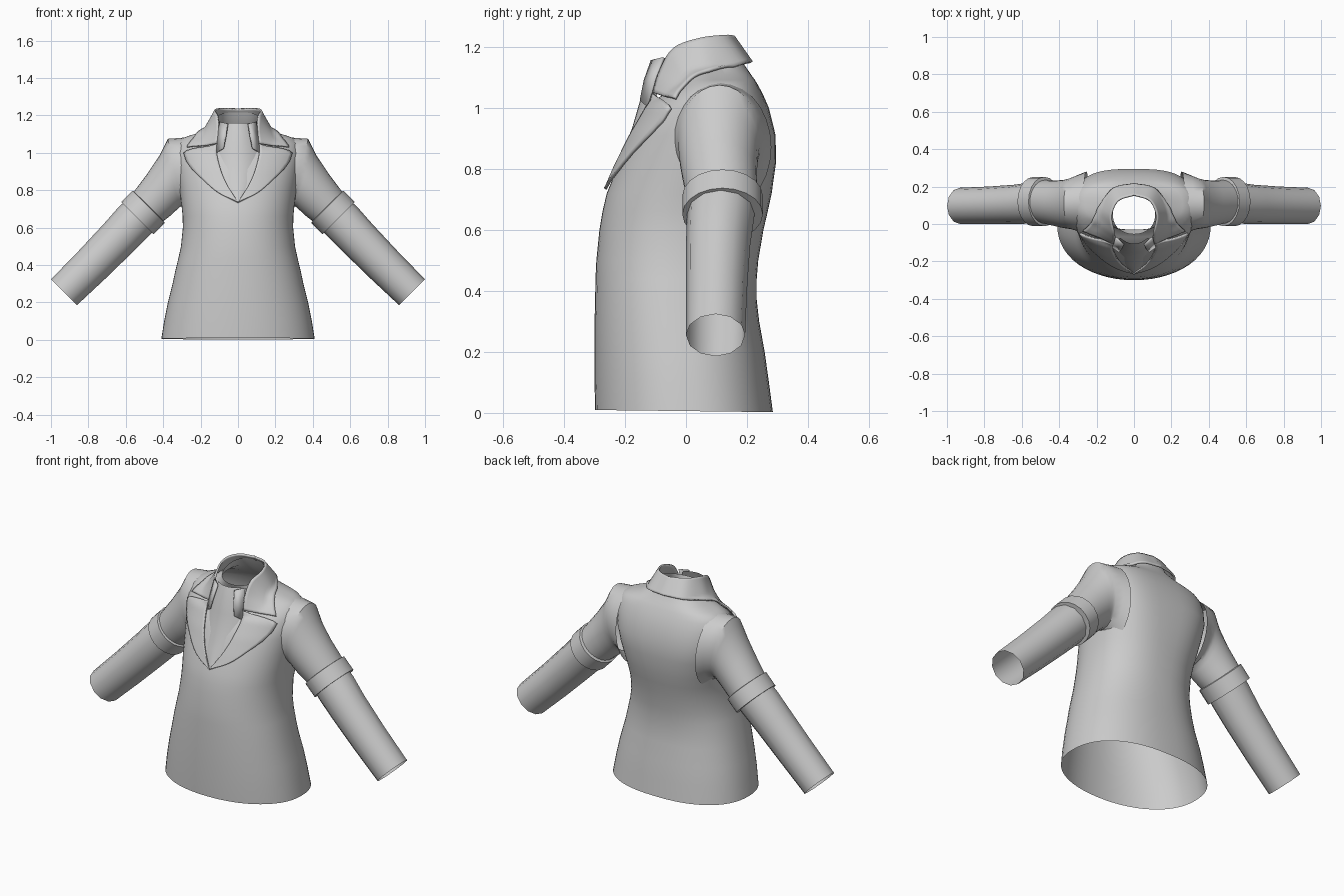
import bpy, bmesh, math
from mathutils import Vector
from mathutils.bvhtree import BVHTree

if "Cube" in bpy.data.objects:
    bpy.data.objects.remove(bpy.data.objects["Cube"])


def make_object(name, grid, closed, mirror=False, thickness=0.0):
    """Skin a grid of points (rows joined in order, optionally closed around)."""
    bm = bmesh.new()
    rows = [[bm.verts.new(p) for p in row] for row in grid]
    n = len(rows[0])
    for a, b in zip(rows, rows[1:]):
        for i in range(n if closed else n - 1):
            j = (i + 1) % n
            bm.faces.new((a[i], a[j], b[j], b[i]))
    bmesh.ops.recalc_face_normals(bm, faces=bm.faces)
    mesh = bpy.data.meshes.new(name)
    bm.to_mesh(mesh)
    bm.free()
    ob = bpy.data.objects.new(name, mesh)
    bpy.context.collection.objects.link(ob)
    if mirror:
        ob.modifiers.new("mirror", 'MIRROR').use_clip = True
    if thickness:
        mod = ob.modifiers.new("thickness", 'SOLIDIFY')
        mod.thickness = thickness
        mod.offset = 0
    return ob


def spow(v, e):
    return math.copysign(abs(v) ** e, v)


def torso_ring(z, hw, yf, yb, tilt=0.0, n=56):
    yc, ry, pts = (yf + yb) / 2, (yb - yf) / 2, []
    chest = max(0.0, 1 - abs(z - .9) / .35)
    for i in range(n):
        t = 2 * math.pi * i / n
        e = 0.85 - 0.2 * chest if math.sin(t) > 0 else 0.94   # broader back
        y = ry * spow(math.sin(t), e)
        pts.append(Vector((hw * spow(math.cos(t), e), yc + y, z + tilt * y)))
    return pts


def sleeve_ring(top, bottom, yc, ry, n):
    t, b = Vector((top[0], yc, top[1])), Vector((bottom[0], yc, bottom[1]))
    mid, half = (t + b) / 2, (t - b) / 2
    return [mid + half * math.cos(a) + Vector((0, ry * math.sin(a), 0))
            for a in (2 * math.pi * i / n for i in range(n))]


def axis_ring(cx, cz, r, yc, ry, n):
    d = r * math.sqrt(0.5)
    return sleeve_ring((cx + d, cz + d), (cx - d, cz - d), yc, ry, n)


def smooth_path(pts, sub=5):
    """Catmull-Rom through the points."""
    p = [Vector(q) for q in pts]
    p = [p[0] * 2 - p[1]] + p + [p[-1] * 2 - p[-2]]
    out = []
    for i in range(1, len(p) - 2):
        for k in range(sub):
            t = k / sub
            out.append(0.5 * (2 * p[i] + (p[i + 1] - p[i - 1]) * t
                       + (2 * p[i - 1] - 5 * p[i] + 4 * p[i + 1] - p[i + 2]) * t * t
                       + (3 * p[i] - p[i - 1] - 3 * p[i + 1] + p[i + 2]) * t ** 3))
    return out + [p[-2]]


# jacket body, open at hem and neck: z, half width, front y, back y, tilt
body = [(.006, .41, -.298, .285, -.012), (.1, .395, -.30, .272), (.2, .375, -.30, .258),
        (.3, .35, -.30, .24), (.37, .335, -.298, .232), (.44, .318, -.297, .232),
        (.5, .305, -.294, .237), (.6, .295, -.284, .254), (.66, .296, -.274, .268),
        (.72, .302, -.26, .281), (.82, .315, -.22, .295), (.91, .328, -.18, .294),
        (1.0, .335, -.13, .272), (1.05, .325, -.07, .25), (1.077, .30, -.035, .235),
        (1.092, .26, -.03, .226), (1.11, .20, -.035, .213), (1.15, .125, -.05, .178, .1),
        (1.185, .113, -.055, .155, .3)]
torso = make_object("jacket_body", [torso_ring(*r) for r in body], True)
tree = BVHTree.FromPolygons([v.co for v in torso.data.vertices],
                            [list(p.vertices) for p in torso.data.polygons])


def rest_on_body(p, gap=0.009):
    """Lift a point out of the jacket surface if it is buried."""
    if p.z > 1.13:
        return p
    loc, nor, _, dist = tree.find_nearest(p)
    if nor.dot(loc - Vector((0, .08, .8))) < 0:
        nor = -nor
    if dist < 0.06 and (p - loc).dot(nor) < gap:
        q = loc + nor * gap
        if p.x < 1e-4:
            q.x = 0
        return q
    return p


def strip(name, inner, outer, cols=10):
    """Cloth strip between two edge curves, laid on the body and mirrored."""
    grid = [[rest_on_body(a.lerp(b, c / cols)) for c in range(cols + 1)]
            for a, b in zip(smooth_path(inner), smooth_path(outer))]
    return make_object(name, grid, False, True, 0.01)


# collar that stands at the neck and falls outwards
strip("collar",
      [(0, .155, 1.235), (.085, .125, 1.237), (.122, .045, 1.228),
       (.108, -.04, 1.195), (.102, -.085, 1.12), (.11, -.107, 1.05)],
      [(0, .215, 1.15), (.11, .19, 1.145), (.178, .10, 1.118),
       (.205, .045, 1.09), (.235, .005, 1.06), (.268, -.03, 1.025)])

# lapels running down to the closing point of the jacket
strip("lapel",
      [(.11, -.108, 1.047), (.113, -.125, 1.0), (.095, -.165, .92),
       (.06, -.215, .83), (0, -.264, .735)],
      [(.28, -.04, .995), (.255, -.08, .935), (.19, -.155, .86),
       (.105, -.222, .785), (0, -.266, .735)])

# shirt front filling the neckline: z, half width, centre y, edge y
front = [(.735, .004, -.262, -.262), (.83, .075, -.222, -.20), (.93, .108, -.178, -.14),
         (1.02, .118, -.152, -.10), (1.10, .095, -.13, -.085), (1.16, .072, -.105, -.075)]
make_object("shirt_front",
            [[(w * s, yc + (ye - yc) * s * s, z) for s in (k / 5 for k in range(-5, 6))]
             for z, w, yc, ye in front], False)

# pointed shirt collar flaps
make_object("shirt_collar_flap",
            [[(.055, -.112, 1.155), (.098, -.072, 1.165)],
             [(.065, -.135, 1.09), (.105, -.10, 1.09)],
             [(.078, -.148, 1.025), (.115, -.122, 1.00)]], False, True, 0.01)

# upper sleeves flowing out of the body, with a crisp shoulder point
upper = [((.27, 1.083), (.24, .66), .115, .165), ((.32, 1.079), (.272, .70), .112, .152),
         ((.375, 1.075), (.298, .715), .11, .137),
         ((.395, 1.035), (.312, .71), .108, .133), ((.42, .985), (.328, .695), .107, .129),
         ((.48, .895), (.36, .665), .11, .122), ((.57, .775), (.405, .63), .12, .115)]
make_object("upper_sleeve", [sleeve_ring(*r, 28) for r in upper], True, True)

# raised band around each elbow
band = [(.474, .716, .095, .105), (.478, .712, .122, .132),
        (.537, .651, .122, .132), (.537, .651, .098, .09)]
make_object("sleeve_band", [axis_ring(x, z, r, .12, ry, 20) for x, z, r, ry in band],
            True, True)

# lower sleeves, open at the wrist
lower = [(.50, .69, .108, .118, .112), (.56, .63, .112, .112, .11),
         (.64, .545, .108, .105, .105), (.78, .402, .103, .10, .10),
         (.93, .255, .098, .097, .097)]
make_object("lower_sleeve", [axis_ring(x, z, r, yc, ry, 12) for x, z, r, yc, ry in lower],
            True, True)

# smooth shading with crisp edges
for ob in bpy.context.scene.objects:
    ob.select_set(True)
    bpy.context.view_layer.objects.active = ob
bpy.ops.object.shade_smooth_by_angle(angle=math.radians(40))
